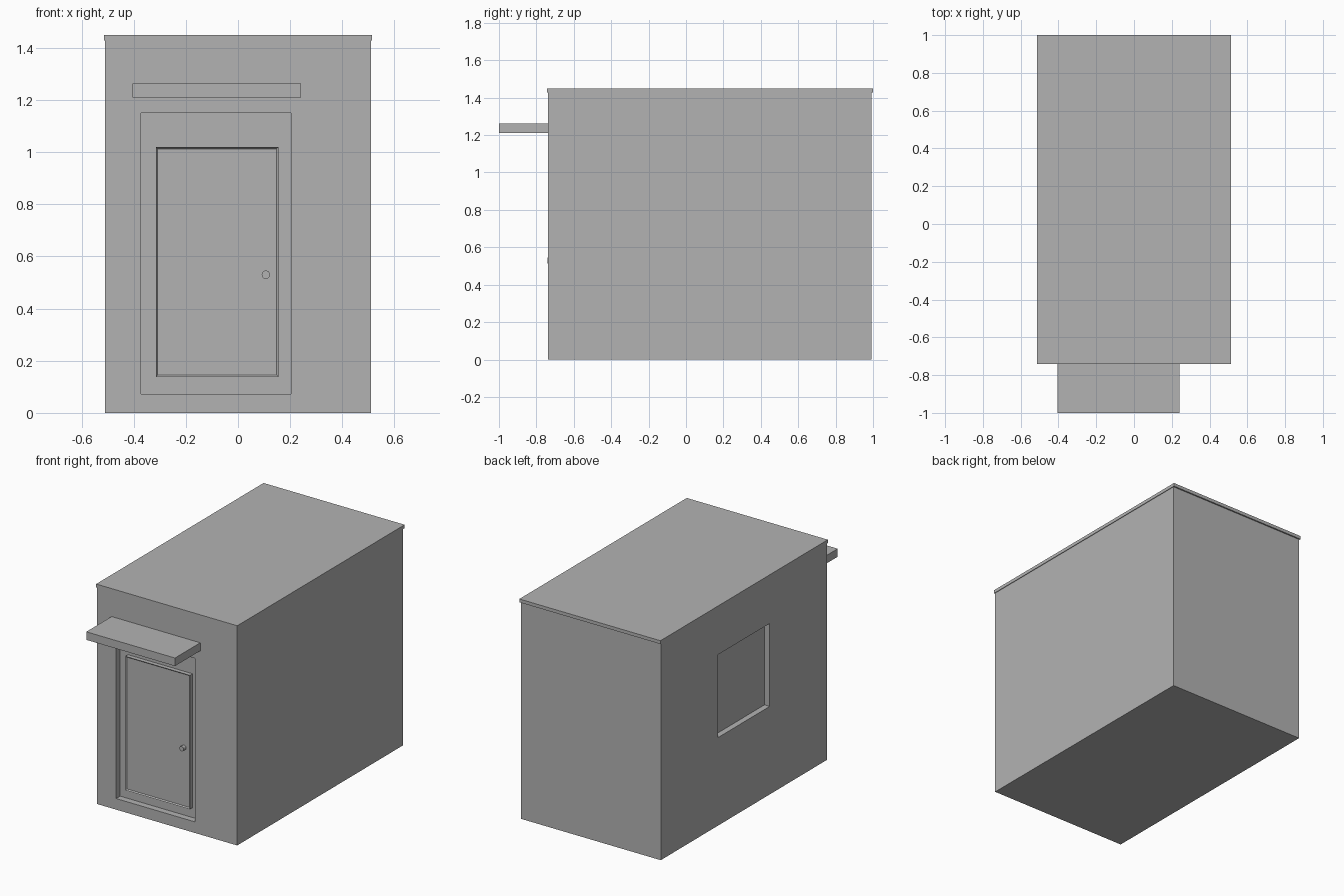
import bpy
import bmesh
from mathutils import Matrix

cube = bpy.data.objects.get("Cube")
if cube:
    bpy.data.objects.remove(cube, do_unlink=True)

grey = bpy.data.materials.new("plain_grey")
GREY = (0.45, 0.45, 0.45, 1)
grey.use_nodes = True
grey.diffuse_color = GREY
bsdf = next(n for n in grey.node_tree.nodes if n.type == 'BSDF_PRINCIPLED')
bsdf.inputs["Base Color"].default_value = GREY


def finish(name, bm):
    mesh = bpy.data.meshes.new(name)
    bm.to_mesh(mesh)
    bm.free()
    mesh.materials.append(grey)
    obj = bpy.data.objects.new(name, mesh)
    bpy.context.collection.objects.link(obj)
    return obj


def box_bmesh(xs, ys, zs):
    bm = bmesh.new()
    bmesh.ops.create_cube(bm, size=1)
    for v in bm.verts:
        v.co = [r[0] if c < 0 else r[1] for c, r in zip(v.co, (xs, ys, zs))]
    return bm


def box(name, xs, ys, zs):
    return finish(name, box_bmesh(xs, ys, zs))


def carve(target, xs, ys, zs):
    """Cut a box-shaped recess, then discard the cutter."""
    cutter = box("recess_cutter", xs, ys, zs)
    cutter.hide_render = True
    mod = target.modifiers.new("recess", 'BOOLEAN')
    mod.operation = 'DIFFERENCE'
    mod.solver = 'EXACT'
    mod.object = cutter
    bpy.context.view_layer.objects.active = target
    bpy.ops.object.modifier_apply(modifier=mod.name)
    bpy.data.objects.remove(cutter, do_unlink=True)


FRONT = -0.737
BACK_OF_RECESS = FRONT + 0.042
DOOR_FACE = FRONT + 0.014

# Walls with a doorway at the front and a window on one side
walls = box("walls", (-0.51, 0.51), (FRONT, 0.991), (0, 1.43))
carve(walls, (-0.372, 0.203), (-0.9, BACK_OF_RECESS), (0.073, 1.15))
carve(walls, (-0.7, -0.472), (-0.143, 0.397), (0.58, 1.126))

# Roof slab with a slight overhang
box("roof", (-0.514, 0.514), (-0.742, 1.0), (1.428, 1.45))

# Flat canopy over the door
box("door_canopy", (-0.405, 0.241), (-1.0, FRONT), (1.21, 1.263))

# Door with a shallow inset panel
bm = box_bmesh((-0.315, 0.155), (DOOR_FACE, BACK_OF_RECESS), (0.138, 1.02))
bm.normal_update()
face = min(bm.faces, key=lambda f: f.calc_center_median().y)
bmesh.ops.inset_individual(bm, faces=[face], thickness=0.01, depth=-0.008)
finish("door", bm)

# Round door knob
bm = bmesh.new()
bmesh.ops.create_cone(bm, cap_ends=True, segments=24, radius1=0.016,
                      radius2=0.016, depth=0.027)
bmesh.ops.transform(bm, verts=bm.verts, matrix=Matrix.Translation(
    (0.107, -0.727, 0.53)) @ Matrix.Rotation(1.5708, 4, 'X'))
knob = finish("door_knob", bm)
bpy.ops.object.select_all(action='DESELECT')
knob.select_set(True)
bpy.context.view_layer.objects.active = knob
bpy.ops.object.shade_smooth_by_angle()
